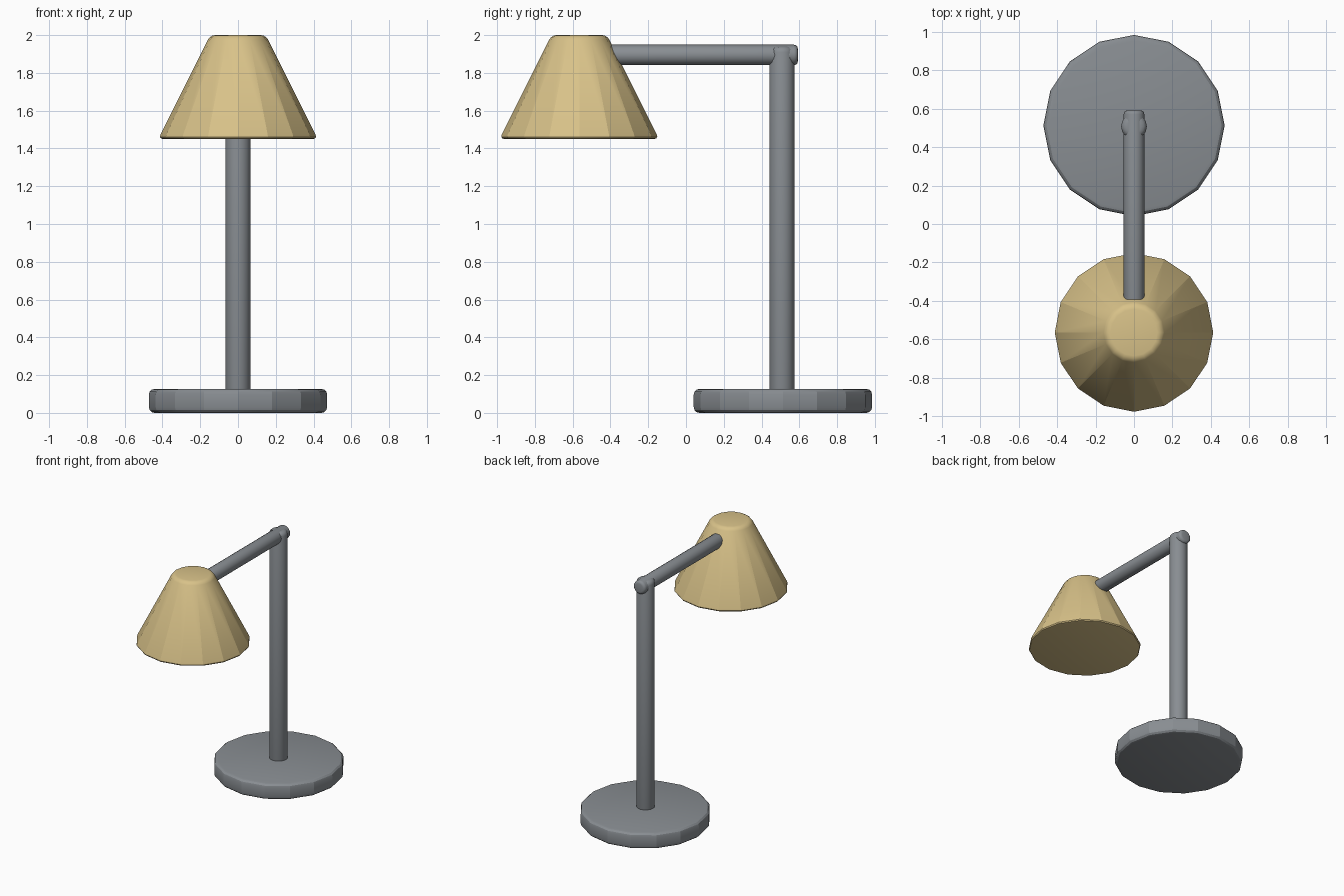
import bpy
import math

if "Cube" in bpy.data.objects:
    bpy.data.objects.remove(bpy.data.objects["Cube"])


def material(name, rgb):
    m = bpy.data.materials.new(name)
    m.diffuse_color = (*rgb, 1.0)
    m.use_nodes = True
    m.node_tree.nodes["Principled BSDF"].inputs["Base Color"].default_value = m.diffuse_color
    return m


GREY = material("slate grey", (0.25, 0.27, 0.29))
CREAM = material("warm cream", (0.69, 0.54, 0.25))


def tapered(name, mat, r1, r2, length, loc, bevel, smooth, rot=(0, 0, 0)):
    """Sixteen-sided solid with rounded rims."""
    bpy.ops.mesh.primitive_cone_add(vertices=16, radius1=r1, radius2=r2, depth=length,
                                    location=loc, rotation=rot)
    ob = bpy.context.object
    ob.name = name
    ob.data.materials.append(mat)
    mod = ob.modifiers.new("rounded rims", 'BEVEL')
    mod.width = bevel
    mod.segments = 3
    mod.limit_method = 'ANGLE'
    mod.angle_limit = math.radians(35)
    bpy.ops.object.modifier_apply(modifier=mod.name)
    bpy.ops.object.shade_smooth_by_angle(angle=math.radians(smooth))
    return ob


# Round foot and upright post
tapered("base", GREY, 0.472, 0.472, 0.127, (0, 0.513, 0.0635), 0.03, 21)
tapered("post", GREY, 0.067, 0.067, 1.84, (0, 0.508, 1.02), 0.03, 40)

# Horizontal arm reaching into the shade
tapered("arm", GREY, 0.054, 0.054, 1.09, (0, 0.047, 1.895), 0.02, 40,
        (math.radians(90), 0, 0))

# Closed conical lamp shade
tapered("shade", CREAM, 0.422, 0.147, 0.55, (0, -0.565, 1.725), 0.025, 20)
